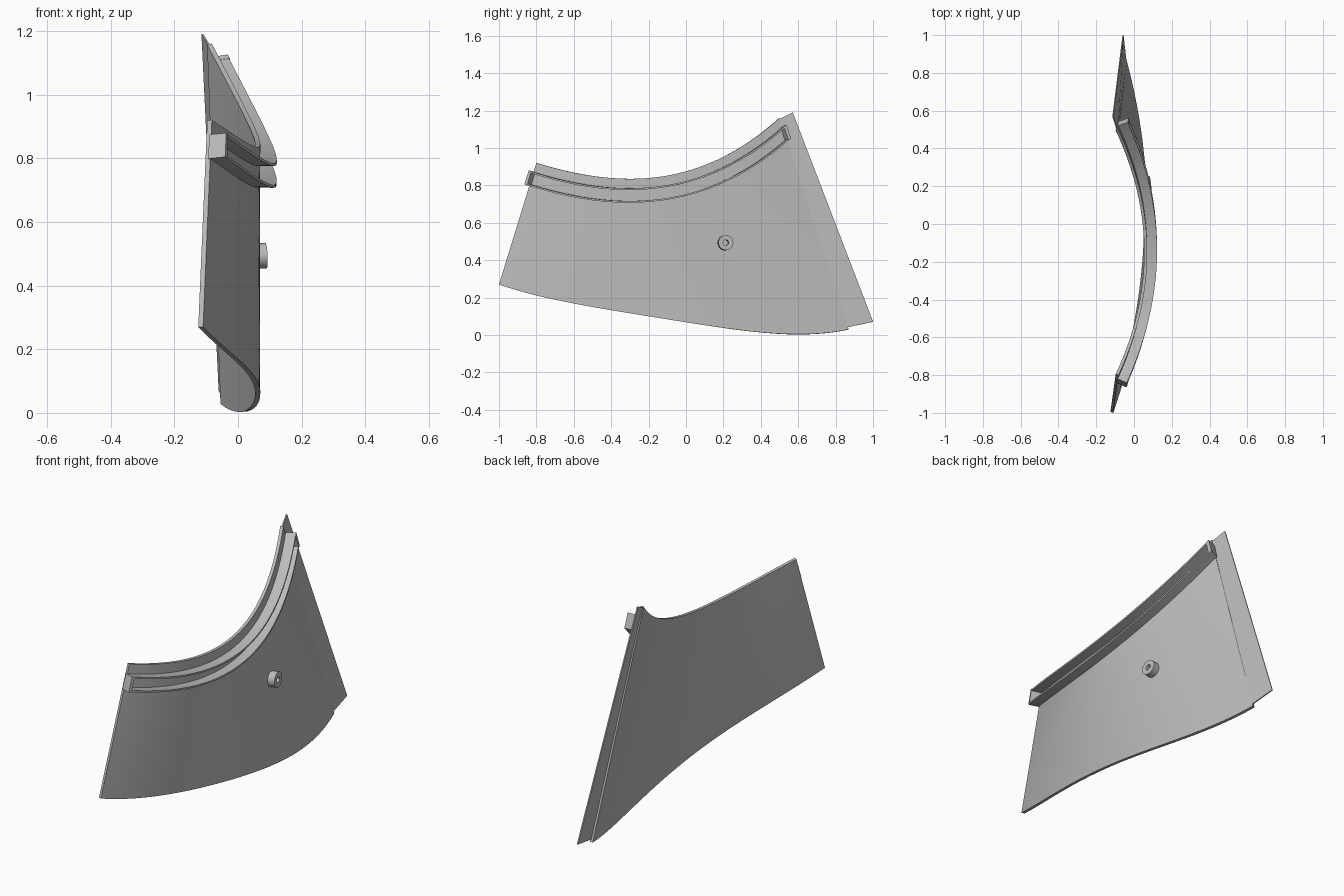
import bpy
import bmesh
import math
from mathutils import Vector

if "Cube" in bpy.data.objects:
    bpy.data.objects.remove(bpy.data.objects["Cube"], do_unlink=True)

grey = bpy.data.materials.new("light_grey")
grey.use_nodes = True
grey.diffuse_color = (0.5, 0.5, 0.5, 1)
grey.node_tree.nodes["Principled BSDF"].inputs["Base Color"].default_value = (0.5, 0.5, 0.5, 1)

SEGMENTS = 40
THICK = 0.016
BOTTOM = [(-1, 0.27), (-0.5, 0.15), (0, 0.068), (0.6, 0.004), (0.87, 0.03)]


def bottom_height(y):
    total = 0
    for i, (yi, zi) in enumerate(BOTTOM):
        for j, (yj, _) in enumerate(BOTTOM):
            if i != j:
                zi *= (y - yj) / (yi - yj)
        total += zi
    return total


def top_point(u):
    y = -0.8 + 1.3 * u
    d = y + 0.3
    return Vector((0.07 - 0.36 * (y + 0.15) ** 2, y, 0.835 + 0.405 * d * d + 0.129 * d ** 3))


def bottom_point(u):
    y = -1 + 1.87 * u
    return Vector((0.07 - 0.163 * (y - 0.05) ** 2, y, bottom_height(y)))


def surface(u, t):
    return top_point(u).lerp(bottom_point(u), t)


def frame(u, t):
    """Outward normal and downward ruling direction of the curved skin."""
    down = (bottom_point(u) - top_point(u)).normalized()
    along = surface(u + 0.01, t) - surface(u - 0.01, t)
    normal = along.cross(-down).normalized()
    return normal, down


def finish(name, bm, smooth=True):
    bmesh.ops.recalc_face_normals(bm, faces=bm.faces)
    mesh = bpy.data.meshes.new(name)
    bm.to_mesh(mesh)
    bm.free()
    mesh.materials.append(grey)
    obj = bpy.data.objects.new(name, mesh)
    bpy.context.collection.objects.link(obj)
    if smooth:
        bpy.ops.object.select_all(action='DESELECT')
        obj.select_set(True)
        bpy.context.view_layer.objects.active = obj
        bpy.ops.object.shade_smooth_by_angle(angle=math.radians(30))
    return obj


def loft(name, sections, closed=False, smooth=True):
    """Skin a row of matching closed sections, capping the ends unless the row loops."""
    bm = bmesh.new()
    rings = [[bm.verts.new(p) for p in s] for s in sections]
    n = len(rings[0])
    pairs = list(zip(rings, rings[1:]))
    if closed:
        pairs.append((rings[-1], rings[0]))
    else:
        bm.faces.new(rings[0])
        bm.faces.new(rings[-1])
    for a, b in pairs:
        for i in range(n):
            j = (i + 1) % n
            bm.faces.new((a[i], a[j], b[j], b[i]))
    return finish(name, bm, smooth)


# Curved skin panel: a thick sheet ruled between the top and bottom rims
def panel_section(u):
    ts = [i / 8 for i in range(9)]
    outer = [surface(u, t) for t in ts]
    inner = [surface(u, t) - frame(u, t)[0] * THICK for t in reversed(ts)]
    return outer + inner


steps = [i / SEGMENTS for i in range(SEGMENTS + 1)]
loft("curved_panel", [panel_section(u) for u in steps])


# Rail flanges and end caps: blocks standing on the skin near the top rim
def rail_section(u, depth, height, reach=0.052):
    length = (bottom_point(u) - top_point(u)).length
    normal, down = frame(u, depth / length)
    base = surface(u, depth / length)
    foot, crown = base - normal * 0.004, base + normal * reach
    return [foot, crown, crown + down * height, foot + down * height]


for name, depth in (("upper_rail_flange", 0.05), ("lower_rail_flange", 0.118)):
    loft(name, [rail_section(u, depth, 0.009) for u in steps])
for name, start, end in (("front_rail_cap", -0.004, 0.006), ("back_rail_cap", 0.994, 1.004)):
    loft(name, [rail_section(u, 0.049, 0.079, 0.054) for u in (start, end)], smooth=False)

# Thin joining strip along the back edge, recessed from both skin faces
corners = [Vector(c) for c in ((-0.087, 0.49, 1.15), (-0.112, 0.57, 1.19),
                               (-0.058, 1, 0.07), (-0.04, 0.84, 0.037))]
side = (corners[1] - corners[0]).cross(corners[3] - corners[0]).normalized() * 0.003
loft("back_joining_strip", [[c - side for c in corners], [c + side for c in corners]], smooth=False)

# Hollow stud on the outer face
centre = surface(0.703, 0.473)
axis, down = frame(0.703, 0.473)
across = axis.cross(down)
profile = [(0.04, -0.005), (0.04, 0.037), (0.015, 0.037), (0.015, -0.005)]
rings = []
for i in range(24):
    a = math.tau * i / 24
    radial = down * math.cos(a) + across * math.sin(a)
    rings.append([centre + radial * r + axis * h for r, h in profile])
loft("hollow_stud", rings, closed=True)
